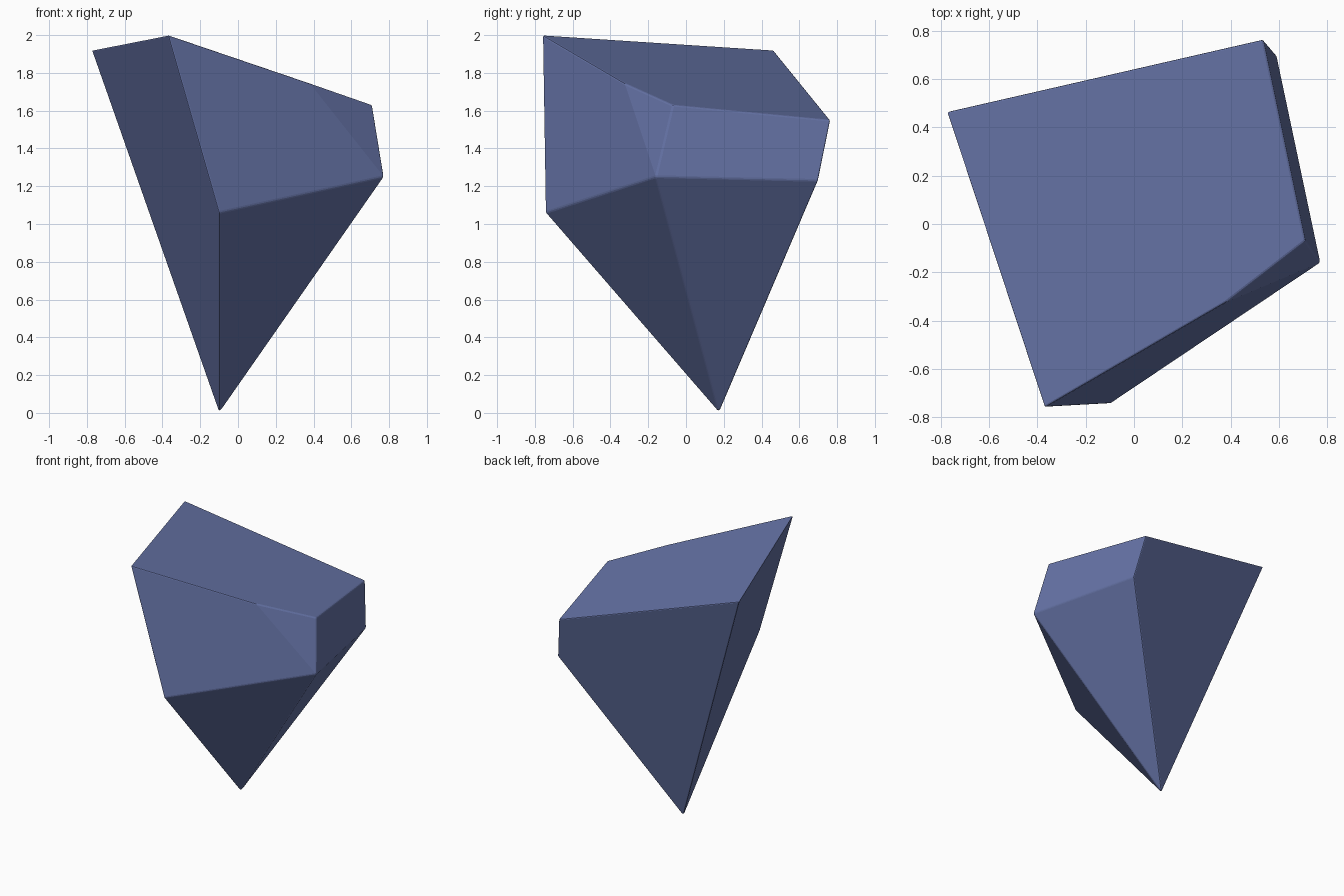
import bpy

cube = bpy.data.objects.get("Cube")
if cube:
    bpy.data.objects.remove(cube, do_unlink=True)

# Single slate blue colour
blue = bpy.data.materials.new("slate_blue")
blue.use_nodes = True
colour = (0.13, 0.17, 0.38, 1)
blue.diffuse_color = colour
blue.node_tree.nodes["Principled BSDF"].inputs["Base Color"].default_value = colour

# Named corners of the faceted shard
corners = {
    "peak": (-0.37, -0.76, 2.0),
    "top_back_right": (-0.775, 0.465, 1.92),
    "top_back_left": (0.535, 0.765, 1.55),
    "top_left": (0.71, -0.07, 1.63),
    "top_front": (0.38, -0.325, 1.745),
    "rim_front": (-0.10, -0.745, 1.06),
    "rim_left": (0.772, -0.16, 1.25),
    "rim_back": (0.59, 0.70, 1.23),
    "tip": (-0.10, 0.175, 0.0),
}
facets = [
    "peak top_front top_left top_back_left top_back_right",  # top
    "peak rim_front rim_left top_front",                     # front
    "top_front rim_left top_left",                           # front chip
    "top_left rim_left rim_back top_back_left",              # left side
    "rim_front tip rim_left",                                # lower front
    "rim_left tip rim_back",                                 # lower left
    "top_back_left rim_back tip top_back_right",             # back
    "top_back_right tip rim_front peak",                     # right side
]
names = list(corners)
mesh = bpy.data.meshes.new("stone_shard")
mesh.from_pydata(list(corners.values()), [],
                 [[names.index(n) for n in f.split()] for f in facets])
mesh.materials.append(blue)
shard = bpy.data.objects.new("stone_shard", mesh)
bpy.context.collection.objects.link(shard)

# Slightly worn edges
bevel = shard.modifiers.new("worn_edges", "BEVEL")
bevel.width = 0.008
bevel.segments = 2
bevel.limit_method = "ANGLE"
bevel.angle_limit = 0.35
